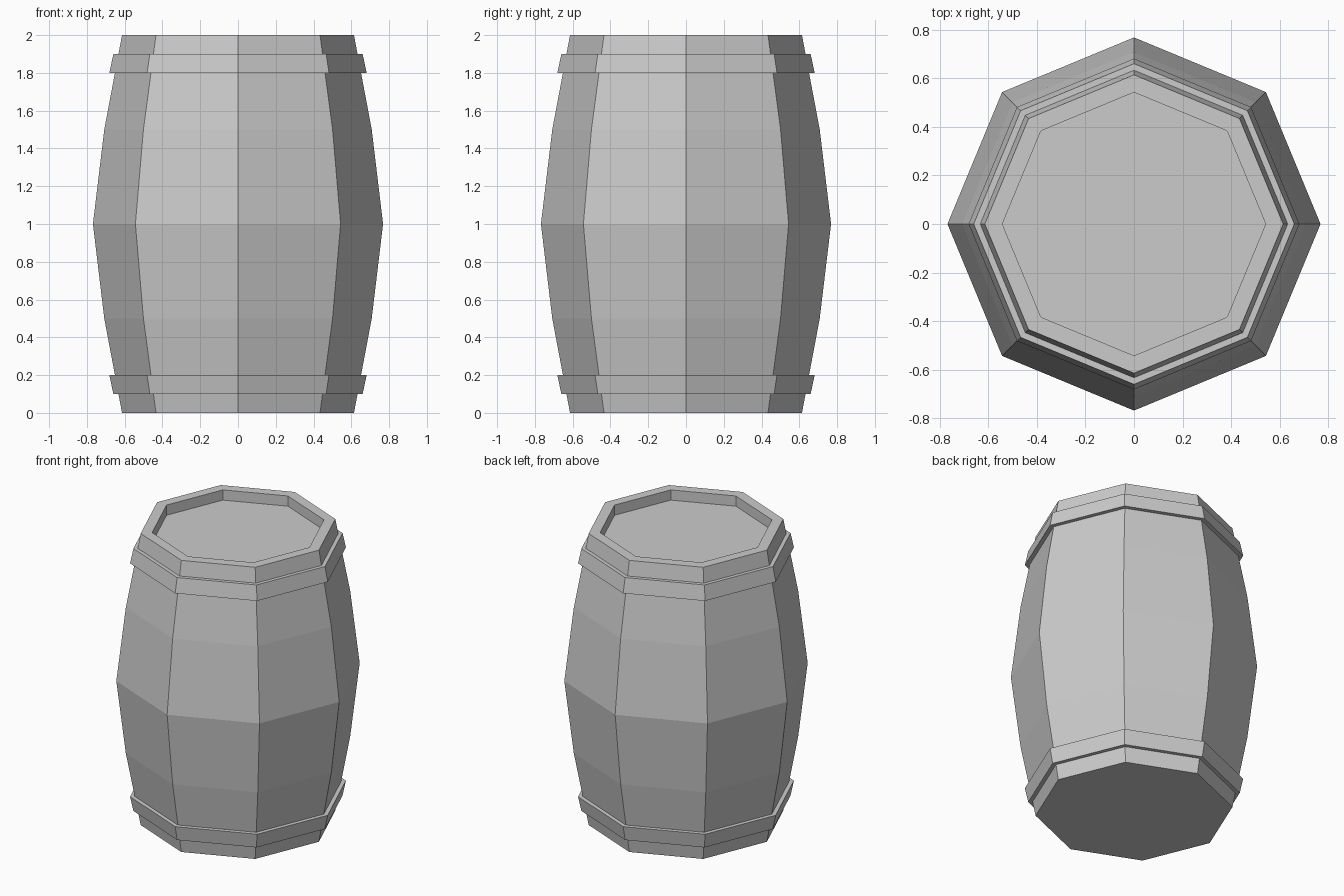
import bpy
import bmesh
from math import cos, sin, tau

if "Cube" in bpy.data.objects:
    bpy.data.objects.remove(bpy.data.objects["Cube"])

SIDES = 8


def lathe(name, profile, closed=False):
    """Spin a (radius, z) profile into an eight-sided, flat-shaded object."""
    bm = bmesh.new()
    rings = [[bm.verts.new((r * cos(tau * i / SIDES), r * sin(tau * i / SIDES), z))
              for i in range(SIDES)] for r, z in profile]
    pairs = list(zip(rings, rings[1:]))
    if closed:
        pairs.append((rings[-1], rings[0]))
    else:
        bm.faces.new(rings[0])
        bm.faces.new(rings[-1])
    for a, b in pairs:
        for i in range(SIDES):
            j = (i + 1) % SIDES
            bm.faces.new((a[i], a[j], b[j], b[i]))
    bmesh.ops.recalc_face_normals(bm, faces=bm.faces)
    mesh = bpy.data.meshes.new(name)
    bm.to_mesh(mesh)
    bm.free()
    obj = bpy.data.objects.new(name, mesh)
    bpy.context.collection.objects.link(obj)
    return obj


# Bulging staves with flat base and recessed lid
lathe("barrel_body", [(0.614, 0.0), (0.708, 0.5), (0.768, 1.0), (0.708, 1.5),
                      (0.614, 2.0), (0.542, 2.0), (0.542, 1.93)])

# Hoops follow the slope of the staves, mirrored about mid-height
hoop = [(0.633, 0.1), (0.66, 0.1), (0.681, 0.2), (0.652, 0.2)]
lathe("lower_hoop", hoop, closed=True)
lathe("upper_hoop", [(r, 2.0 - z) for r, z in hoop], closed=True)
